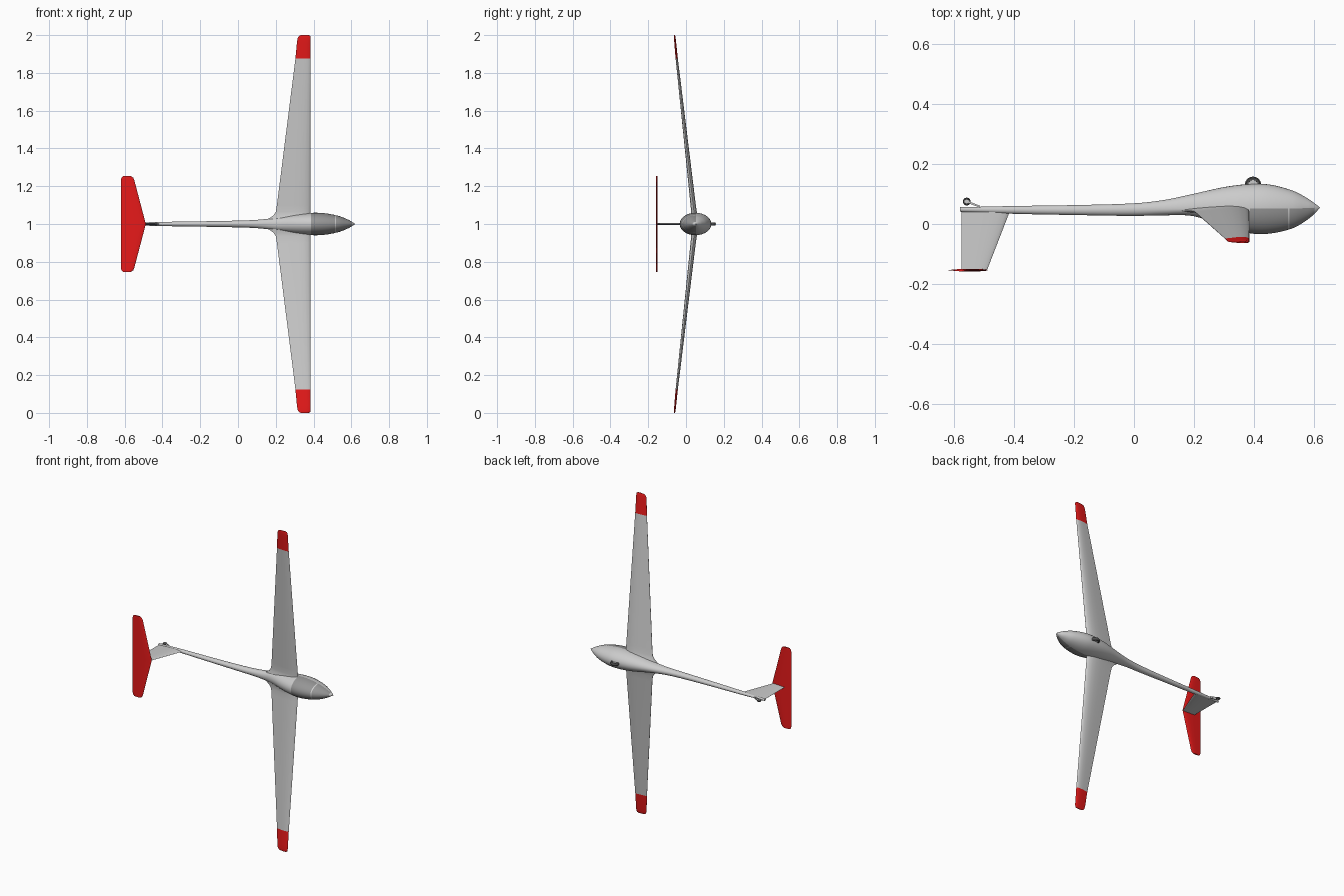
import bpy, bmesh, math
from mathutils import Vector

if "Cube" in bpy.data.objects:
    bpy.data.objects.remove(bpy.data.objects["Cube"])


def material(name, rgb):
    m = bpy.data.materials.new(name)
    m.diffuse_color = (*rgb, 1)
    m.use_nodes = True
    m.node_tree.nodes["Principled BSDF"].inputs["Base Color"].default_value = m.diffuse_color
    return m


red = material("red_paint", (0.8, 0.01, 0.01))
glass = material("dark_glass", (0.3, 0.3, 0.3))
rubber = material("dark_rubber", (0.08, 0.08, 0.08))


def loft(name, rings, mat=None, closed=True, angle=40):
    """Skin a list of equal-length point rings."""
    bm = bmesh.new()
    vs = [[bm.verts.new(p) for p in r] for r in rings]
    n = len(rings[0])
    for a, b in zip(vs, vs[1:]):
        for i in range(n if closed else n - 1):
            j = (i + 1) % n
            bm.faces.new((a[i], a[j], b[j], b[i]))
    if closed:
        bm.faces.new(vs[0])
        bm.faces.new(vs[-1])
    bmesh.ops.recalc_face_normals(bm, faces=bm.faces)
    return finish(name, bm, mat, angle)


def finish(name, bm, mat, angle=40):
    me = bpy.data.meshes.new(name)
    bm.to_mesh(me)
    bm.free()
    ob = bpy.data.objects.new(name, me)
    bpy.context.collection.objects.link(ob)
    if mat:
        me.materials.append(mat)
    bpy.ops.object.select_all(action='DESELECT')
    ob.select_set(True)
    bpy.context.view_layer.objects.active = ob
    bpy.ops.object.shade_smooth_by_angle(angle=math.radians(angle))
    return ob


# Fuselage stations: x, seam y, canopy-side y, belly-side y, half width
BODY = [(-0.58, .049, .041, .056, .006), (-0.40, .047, .034, .060, .011),
        (-0.20, .046, .030, .063, .014), (0.0, .048, .027, .069, .018),
        (0.10, .050, .029, .080, .022), (0.20, .051, .026, .101, .033),
        (0.30, .052, -.008, .123, .050), (0.38, .052, -.029, .133, .058),
        (0.45, .052, -.031, .132, .057), (0.53, .052, -.013, .111, .043),
        (0.58, .053, .016, .085, .024), (0.605, .054, .037, .067, .0105),
        (0.62, .055, .0545, .0555, .0005)]


def station(x):
    """Smooth cubic interpolation between fuselage stations."""
    k = max(i for i in range(len(BODY) - 1) if BODY[i][0] <= x + 1e-9)
    p0, p1, p2, p3 = (BODY[min(max(k + d, 0), len(BODY) - 1)] for d in (-1, 0, 1, 2))
    h = p2[0] - p1[0]
    t = (x - p1[0]) / h
    out = []
    for c in range(1, 5):
        m1 = (p2[c] - p0[c]) / (p2[0] - p0[0]) * h
        m2 = (p3[c] - p1[c]) / (p3[0] - p1[0]) * h
        out.append((2*t**3 - 3*t*t + 1) * p1[c] + (t**3 - 2*t*t + t) * m1
                   + (3*t*t - 2*t**3) * p2[c] + (t**3 - t*t) * m2)
    return out


def body_ring(x, a0, a1, n, grow=1.0):
    seam, top, belly, w = station(x)
    pts = []
    for i in range(n):
        a = a0 + (a1 - a0) * i / n
        r = (belly - seam) if math.sin(a) > 0 else (seam - top)
        pts.append((x, seam + r * grow * math.sin(a), 1 + w * grow * math.cos(a)))
    return pts


xs = []
for a, b in zip(BODY, BODY[1:]):
    xs += [a[0] + (b[0] - a[0]) * i / 5 for i in range(5)]
xs.append(0.62)
loft("fuselage", [body_ring(x, 0, 2 * math.pi, 32) for x in xs])

# Canopy panes, separated by a light frame
for name, x0, x1 in (("canopy_rear", .387, .513), ("canopy_front", .519, .603)):
    rings = [body_ring(x0 + (x1 - x0) * i / 10, math.pi, 2 * math.pi + math.pi / 24, 25, 1.015)
             for i in range(11)]
    loft(name, rings, glass, closed=False)

# Airfoil outline: chord fraction from leading edge, thickness fraction
FOIL = [(0, 0), (.02, .32), (.08, .7), (.2, .96), (.35, 1), (.55, .8), (.8, .4), (1, .06)]


def section(le, te, thick):
    up = [(le + (te - le) * c, t * thick / 2) for c, t in FOIL]
    return up + [(x, -t) for x, t in up[:0:-1]]


# Wing stations: distance from centre, trailing x, leading x, y, thickness
INNER = [(.0, .13, .385, .046, .055), (.03, .165, .385, .045, .045), (.045, .187, .385, .044, .035),
         (.065, .200, .385, .042, .030), (.10, .206, .385, .038, .028), (.875, .304, .385, -.049, .012)]
TIP = [INNER[-1], (.96, .312, .385, -.057, .010), (.985, .316, .385, -.0595, .009),
       (.996, .324, .382, -.0605, .007), (1.0, .334, .374, -.061, .004)]
for side, s in (("left", -1), ("right", 1)):
    for part, rows, mat in (("wing", INNER, None), ("wing_tip", TIP, red)):
        loft(f"{side}_{part}", [[(x, y + t, 1 + s * d) for x, t in section(le, te, th)]
                                for d, te, le, y, th in rows], mat)

# Tail fin
loft("tail_fin", [[(x, y, 1 + t) for x, t in section(le, -.575, th)]
                  for y, le, th in ((.048, -.412, .013), (-.153, -.49, .009))])

# Tailplane on top of the fin
half = [(0, -.62, -.488), (.232, -.62, -.549), (.246, -.617, -.555), (.253, -.608, -.566)]
rows = [(-d, te, le) for d, te, le in half[:0:-1]] + half
loft("tailplane", [[(x, -.154 + t, 1 + d) for x, t in section(le, te, .008)]
                   for d, te, le in rows], red)


# Wheels: rounded tyre and hub disc, axle along z
def wheel(name, x, y, r, w):
    prof = [(.6, -.5), (.85, -.5), (.97, -.28), (1, 0), (.97, .28), (.85, .5), (.6, .5), (.55, 0)]
    rings = [[(x + r * p * math.cos(a), y + r * p * math.sin(a), 1 + w * q) for p, q in prof]
             for a in (2 * math.pi * i / 28 for i in range(28))]
    bm = bmesh.new()
    vs = [[bm.verts.new(p) for p in ring] for ring in rings]
    for i in range(28):
        for j in range(8):
            a, b, k = vs[i], vs[(i + 1) % 28], (j + 1) % 8
            bm.faces.new((a[j], a[k], b[k], b[j]))
    bmesh.ops.recalc_face_normals(bm, faces=bm.faces)
    finish(name + "_tyre", bm, rubber)
    loft(name + "_hub", [[(x + r * .62 * math.cos(2 * math.pi * i / 24),
                           y + r * .62 * math.sin(2 * math.pi * i / 24), 1 + z)
                          for i in range(24)] for z in (-w * .35, w * .35)])


wheel("main_wheel", .397, .131, .027, .018)
wheel("tail_wheel", -.558, .075, .013, .008)

# Tail wheel arms on both sides of the wheel
for side, s in (("left", -1), ("right", 1)):
    a, b = Vector((-.558, .075, 1 + s * .005)), Vector((-.515, .058, 1 + s * .004))
    n = Vector((.37, .93, 0)) * .003
    loft(f"{side}_tail_wheel_arm", [[p + n, p - n, p - n + Vector((0, 0, s * .002)),
                                     p + n + Vector((0, 0, s * .002))] for p in (a, b)])
